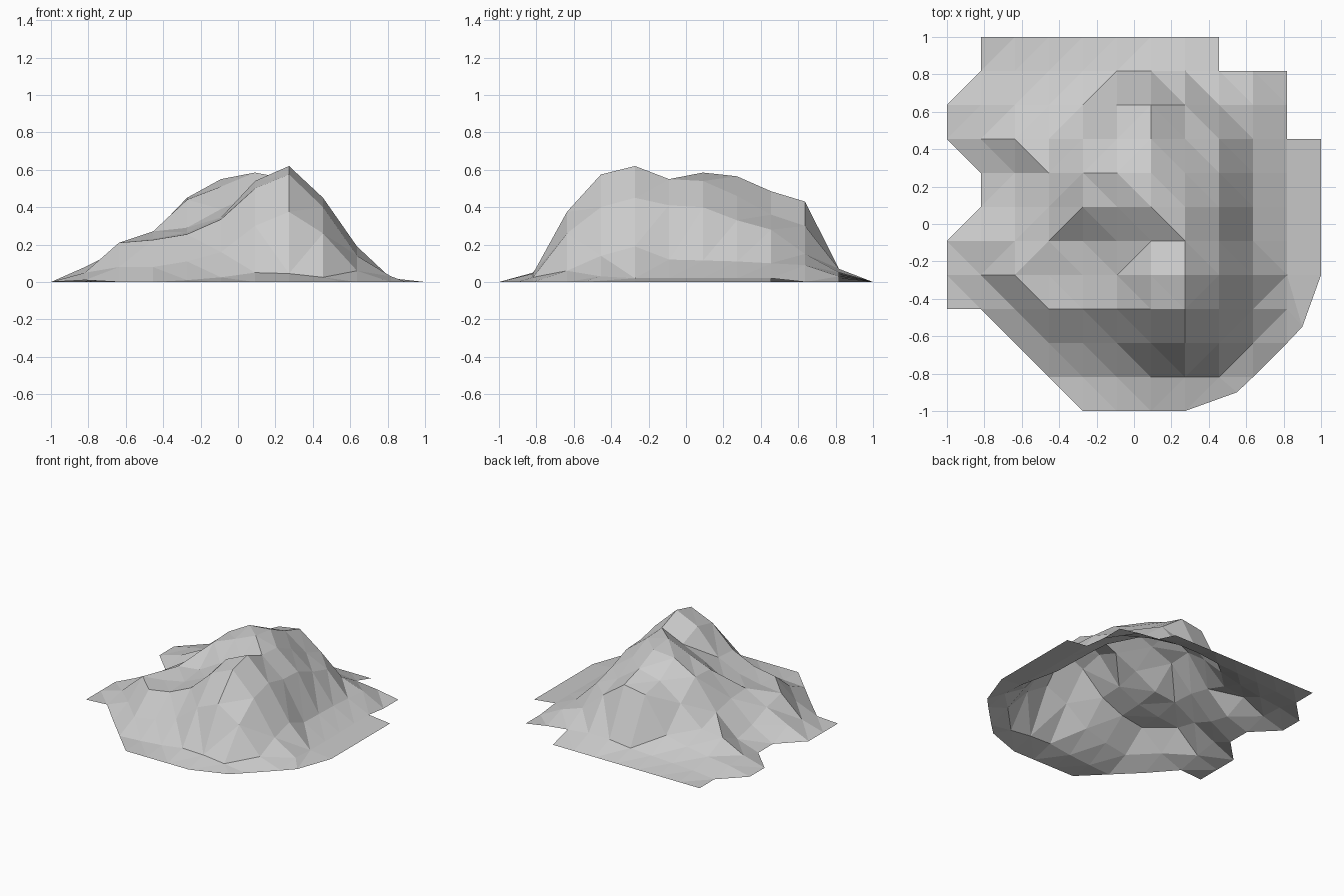
import bpy

if "Cube" in bpy.data.objects:
    bpy.data.objects.remove(bpy.data.objects["Cube"])

STEP = 2 / 11          # spacing of the 12 x 12 terrain grid

# cross-sections from front to back: first grid column, then inner heights
# (the rim at z = 0 is added at both ends)
sections = [
    (4, [0] * 3),
    (3, [.01, .025, .05, .045, .025]),
    (2, [.08, .11, .16, .30, .375, .26, .06]),
    (0, [.01, .08, .225, .255, .335, .50, .575, .40, .14, .03]),
    (0, [.05, .21, .23, .265, .345, .54, .62, .45, .19, .02]),
    (0, [.08, .17, .27, .29, .39, .47, .55, .41, .12, .02]),
    (1, [.1, .26, .44, .51, .585, .54, .40, .115, .02]),
    (1, [.06, .22, .45, .55, .565, .46, .33, .11, .02]),
    (0, [.05, .14, .16, .31, .44, .485, .36, .28, .10, .02]),
    (0, [.04, .06, .09, .13, .40, .43, .30, .15, .09]),
    (1, [.02, .03, .04, .05, .07, .07, .05, .03]),
    (1, [0] * 6),
]
moved = {(8, 0): (.55, -.90), (11, 3): (.90, -.55)}   # rounded front right rim
notches = {(8, 10), (10, 8)}                          # square steps in the rim
spurs = {(2, 4), (3, 5), (5, 4)}                      # cells split across the slope

# grid points
verts, index = [], {}
for j, (first, inner) in enumerate(sections):
    for k, z in enumerate([0] + inner + [0]):
        i = first + k
        x, y = moved.get((i, j), (-1 + i * STEP, -1 + j * STEP))
        index[i, j] = len(verts)
        verts.append((x, y, z))

# triangulated cells, split along the flatter diagonal
faces = []
for j in range(11):
    for i in range(11):
        ring = [(i, j), (i + 1, j), (i + 1, j + 1), (i, j + 1)]
        cell = [index[p] for p in ring if p in index]
        if len(cell) == 3 and (i, j) not in notches:
            faces.append(cell)
        elif len(cell) == 4:
            a, b, c, d = cell
            rise_ac = abs(verts[a][2] - verts[c][2])
            rise_bd = abs(verts[b][2] - verts[d][2])
            if rise_ac < rise_bd or (i, j) in spurs:
                faces += [(a, b, c), (a, c, d)]
            else:
                faces += [(a, b, d), (b, c, d)]

# open-bottomed faceted mound
mesh = bpy.data.meshes.new("rocky_mound")
mesh.from_pydata(verts, [], faces)
mesh.update()
mound = bpy.data.objects.new("rocky_mound", mesh)
bpy.context.collection.objects.link(mound)
